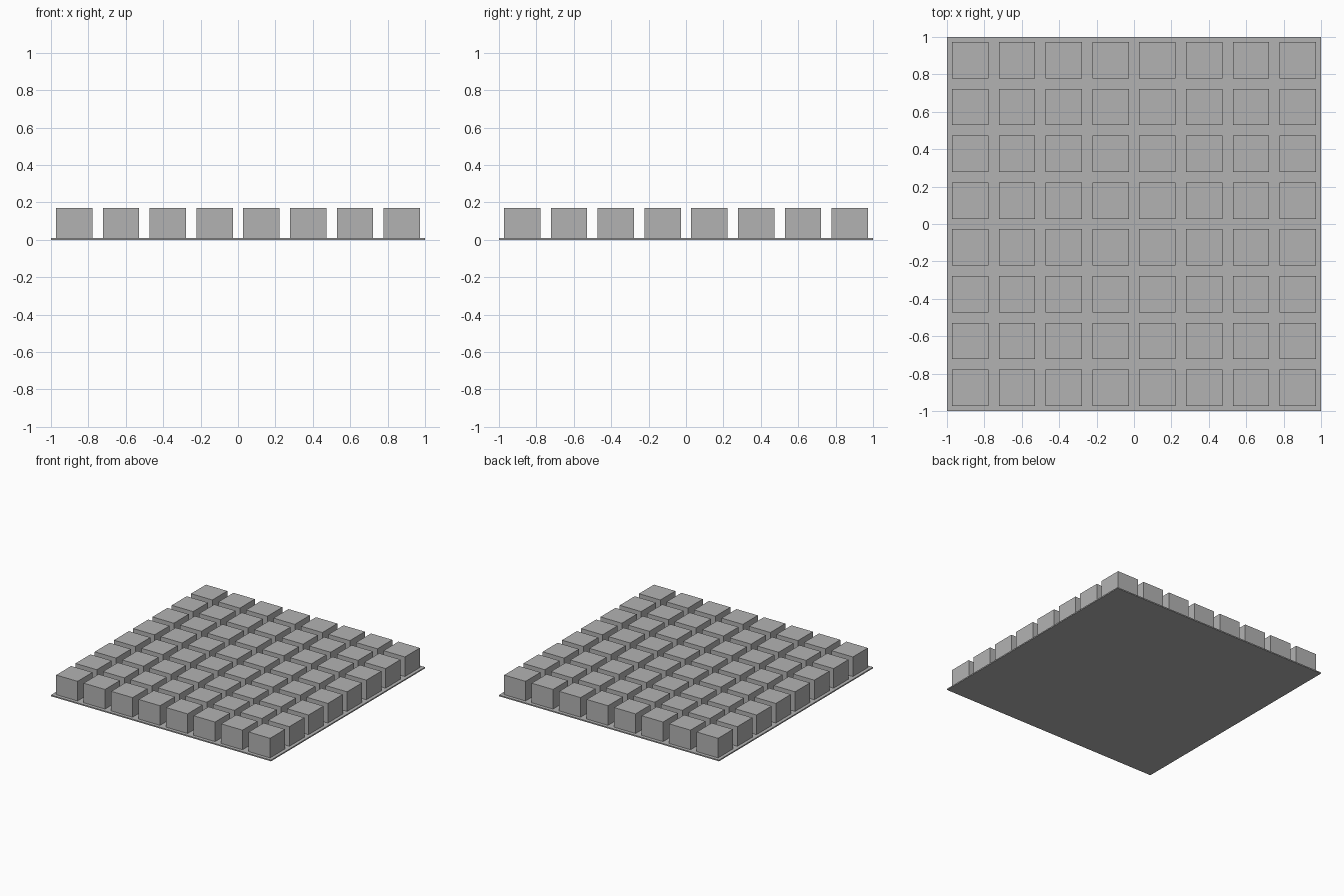
import bpy

if "Cube" in bpy.data.objects:
    bpy.data.objects.remove(bpy.data.objects["Cube"])

PITCH, SIZE = 0.25, 0.194
BASE_H, TOP = 0.01, 0.171

grey = bpy.data.materials.new("mid grey")
grey.diffuse_color = (0.45, 0.45, 0.45, 1)
grey.use_nodes = True
grey.node_tree.nodes["Principled BSDF"].inputs["Base Color"].default_value = grey.diffuse_color


def box(name, x, y, z0, z1, width):
    bpy.ops.mesh.primitive_cube_add(size=1, location=(x, y, (z0 + z1) / 2))
    ob = bpy.context.object
    ob.name = name
    ob.scale = (width, width, z1 - z0)
    bpy.ops.object.transform_apply(location=False, rotation=False, scale=True)
    ob.data.materials.append(grey)
    return ob


# Thin square base plate
box("base_plate", 0, 0, 0, BASE_H, 2.0)

# Eight by eight grid of blocks, repeated from one corner block
block = box("blocks", -3.5 * PITCH, -3.5 * PITCH, BASE_H, TOP, SIZE)
for axis in range(2):
    arr = block.modifiers.new("repeat_" + "xy"[axis], 'ARRAY')
    arr.count = 8
    arr.use_relative_offset = False
    arr.use_constant_offset = True
    offset = [0, 0, 0]
    offset[axis] = PITCH
    arr.constant_offset_displace = offset
